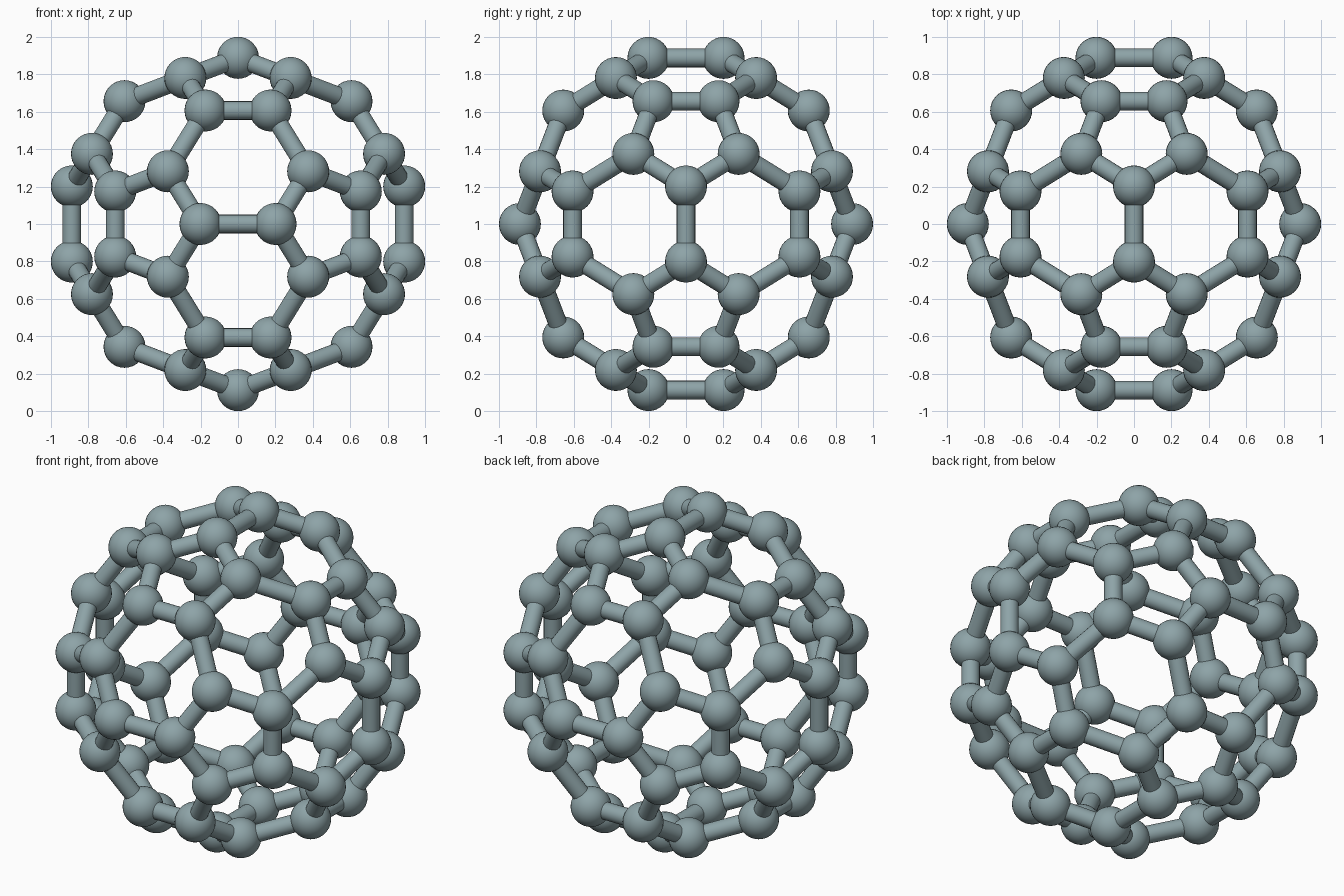
import bpy, bmesh
from math import sqrt, radians
from itertools import combinations, permutations
from mathutils import Matrix, Vector

cube = bpy.data.objects.get("Cube")
if cube:
    bpy.data.objects.remove(cube, do_unlink=True)

PHI = (1 + sqrt(5)) / 2
REACH = 0.888          # distance from the centre to the middle of the topmost bond
SCALE = REACH / PHI
CUT = 0.317            # how far along each icosahedron edge the corner is cut
BALL_RADIUS = 0.112
ROD_RADIUS = 0.05
CENTRE = Vector((0, 0, 1))

# Single blue-grey material
steel = bpy.data.materials.new("blue_grey")
steel.use_nodes = True
colour = (0.27, 0.37, 0.39, 1)
steel.diffuse_color = colour
steel.node_tree.nodes["Principled BSDF"].inputs["Base Color"].default_value = colour


def add_object(name, bm):
    mesh = bpy.data.meshes.new(name)
    bm.to_mesh(mesh)
    bm.free()
    mesh.materials.append(steel)
    obj = bpy.data.objects.new(name, mesh)
    bpy.context.collection.objects.link(obj)
    bpy.ops.object.select_all(action="DESELECT")
    obj.select_set(True)
    bpy.context.view_layer.objects.active = obj
    bpy.ops.object.shade_smooth_by_angle(angle=radians(40))


def add_rods(name, bonds):
    bm = bmesh.new()
    for a, b in bonds:
        turn = (b - a).to_track_quat("Z", "Y").to_matrix().to_4x4()
        bmesh.ops.create_cone(
            bm, cap_ends=True, segments=20, radius1=ROD_RADIUS, radius2=ROD_RADIUS,
            depth=(b - a).length, matrix=Matrix.Translation((a + b) / 2) @ turn)
    add_object(name, bm)


# Icosahedron corners, then two cut points on each of its edges
corners = []
for u in (-1, 1):
    for v in (-PHI, PHI):
        corners += [Vector(p) * SCALE for p in ((u, v, 0), (0, u, v), (v, 0, u))]

rings = {i: [] for i in range(len(corners))}
hexagon_bonds = []
for i, j in combinations(rings, 2):
    a, b = corners[i], corners[j]
    if (a - b).length < 2.1 * SCALE:
        near_a, near_b = CENTRE + a.lerp(b, CUT), CENTRE + b.lerp(a, CUT)
        rings[i].append(near_a)
        rings[j].append(near_b)
        hexagon_bonds.append((near_a, near_b))

# Neighbouring points around each cut corner form a pentagon
pentagon_bonds = [(a, b) for ring in rings.values() for a, b in combinations(ring, 2)
                  if (a - b).length < 2.1 * SCALE * CUT]

# Balls at every joint
bm = bmesh.new()
for ring in rings.values():
    for point in ring:
        bmesh.ops.create_uvsphere(bm, u_segments=32, v_segments=16, radius=BALL_RADIUS,
                                  matrix=Matrix.Translation(point))
add_object("joint_balls", bm)

# Rods between the balls
add_rods("pentagon_rods", pentagon_bonds)
add_rods("connecting_rods", hexagon_bonds)
